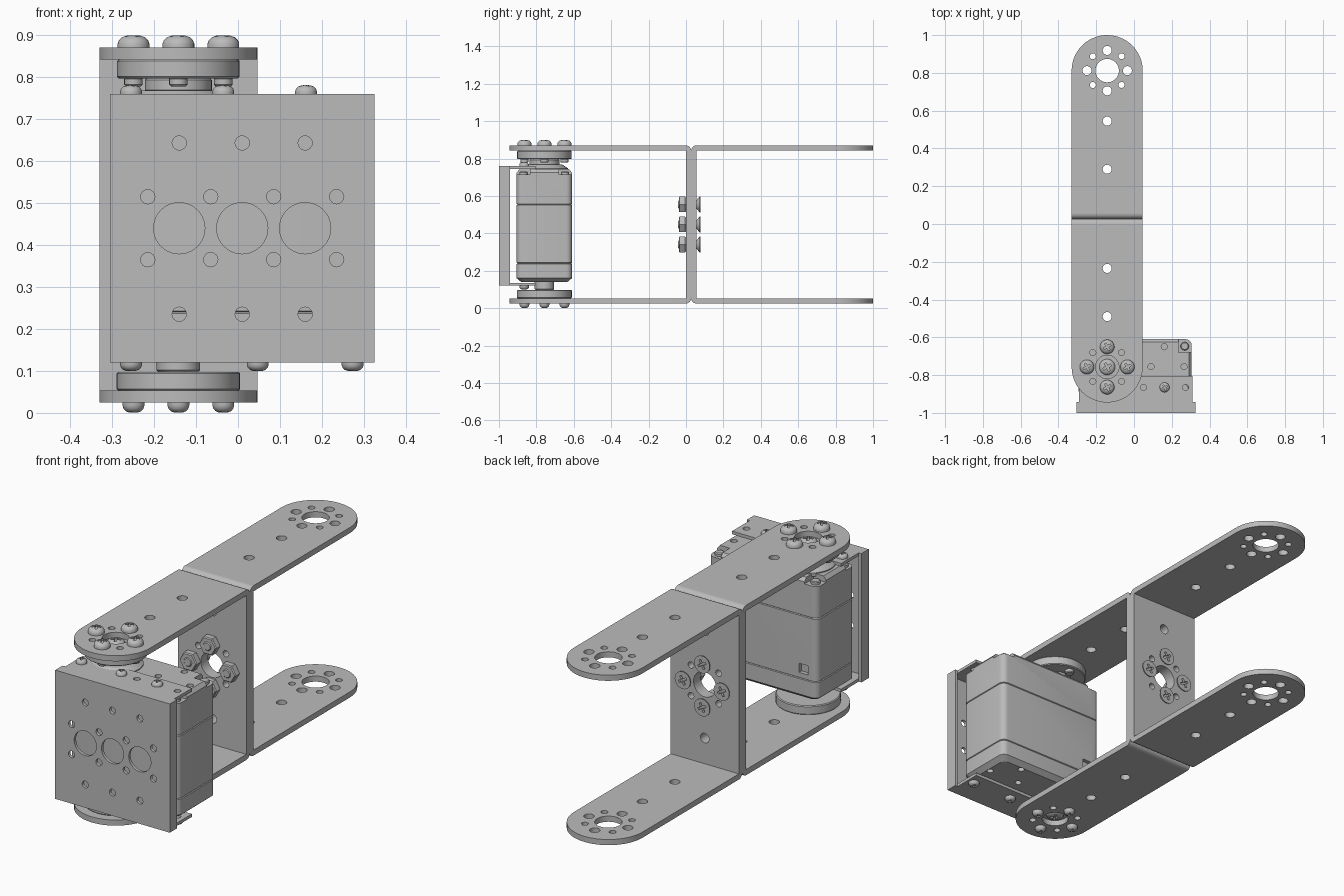
import bpy, bmesh
from math import pi, cos, sin, radians
from mathutils import Matrix, Vector

if "Cube" in bpy.data.objects:
    bpy.data.objects.remove(bpy.data.objects["Cube"])

grey = bpy.data.materials.new("plain_grey")
grey.use_nodes = True
grey.diffuse_color = (0.5, 0.5, 0.5, 1)
grey.node_tree.nodes["Principled BSDF"].inputs["Base Color"].default_value = (0.5, 0.5, 0.5, 1)

# Directions a part's local z can face
UP = Matrix()
DOWN = Matrix.Rotation(pi, 4, 'X')
FRONT = Matrix.Rotation(pi / 2, 4, 'X')
BACK = Matrix.Rotation(-pi / 2, 4, 'X')
SIDE = Matrix(((0, 0, 1), (1, 0, 0), (0, 1, 0))).to_4x4()


def finish(name, mesh, loc=(0, 0, 0), rot=UP):
    mesh.materials.clear()
    mesh.materials.append(grey)
    for p in mesh.polygons:
        p.material_index = 0
    mesh.shade_smooth()
    mesh.set_sharp_from_angle(angle=radians(28))
    ob = bpy.data.objects.new(name, mesh)
    bpy.context.collection.objects.link(ob)
    ob.matrix_world = Matrix.Translation(loc) @ rot
    return ob


def evaluated_mesh(ob):
    bpy.context.view_layer.update()
    deps = bpy.context.evaluated_depsgraph_get()
    return bpy.data.meshes.new_from_object(ob.evaluated_get(deps))


def from_bmesh(name, bm, loc=(0, 0, 0), rot=UP):
    bmesh.ops.remove_doubles(bm, verts=bm.verts, dist=1e-5)
    bmesh.ops.recalc_face_normals(bm, faces=bm.faces)
    mesh = bpy.data.meshes.new(name)
    bm.to_mesh(mesh)
    bm.free()
    return finish(name, mesh, loc, rot)


def ring(x, y, r, n=32, a0=0.0, sweep=2 * pi, closed=True):
    steps = n if closed else n - 1
    return [(x + r * cos(a0 + sweep * i / steps), y + r * sin(a0 + sweep * i / steps)) for i in range(n)]


def plate(name, loops, thick, loc=(0, 0, 0), rot=UP):
    """Flat sheet: first loop is the outline, the others are holes."""
    cu = bpy.data.curves.new(name, 'CURVE')
    cu.dimensions, cu.fill_mode, cu.extrude = '2D', 'BOTH', thick / 2
    for pts in loops:
        sp = cu.splines.new('POLY')
        sp.points.add(len(pts) - 1)
        for p, (x, y) in zip(sp.points, pts):
            p.co = (x, y, 0, 1)
        sp.use_cyclic_u = True
    tmp = bpy.data.objects.new(name + "_outline", cu)
    bpy.context.collection.objects.link(tmp)
    bm = bmesh.new()
    bm.from_mesh(evaluated_mesh(tmp))
    bpy.data.objects.remove(tmp)
    return from_bmesh(name, bm, loc, rot)


def lathe(name, profile, loc=(0, 0, 0), rot=UP, n=40):
    bm = bmesh.new()
    vs = [bm.verts.new((r, 0, z)) for r, z in profile]
    es = [bm.edges.new(e) for e in zip(vs, vs[1:])]
    bmesh.ops.spin(bm, geom=vs + es, axis=(0, 0, 1), cent=(0, 0, 0), angle=2 * pi, steps=n)
    return from_bmesh(name, bm, loc, rot)


def disc(name, r, z0, z1, loc, rot=UP, n=40, c=0.004):
    return lathe(name, [(0, z0), (r - c, z0), (r, z0 + c), (r, z1 - c), (r - c, z1), (0, z1)], loc, rot, n)


def cut(ob, cutter):
    mod = ob.modifiers.new("cut", 'BOOLEAN')
    mod.operation, mod.solver, mod.object = 'DIFFERENCE', 'EXACT', cutter
    mesh = evaluated_mesh(ob)
    name, mat = ob.name, ob.matrix_world.copy()
    bpy.data.objects.remove(ob)
    bpy.data.objects.remove(cutter)
    return finish(name, mesh, mat.translation, mat.to_3x3().to_4x4())


def screw(name, profile, r, top, loc, rot):
    """Screw head with a cross recess."""
    w, l = 0.13 * r, 0.55 * r
    cross = [(w, w), (w, l), (-w, l), (-w, w), (-l, w), (-l, -w),
             (-w, -w), (-w, -l), (w, -l), (w, -w), (l, -w), (l, w)]
    head = lathe(name, profile, n=28)
    head = cut(head, plate("recess_cutter", [cross], 0.024, (0, 0, top)))
    head.name = name
    head.matrix_world = Matrix.Translation(loc) @ rot @ Matrix.Rotation(0.5, 4, 'Z')
    return head


def pan_screw(name, r, h, loc, rot=UP):
    return screw(name, [(0, 0), (r, 0), (r, .3 * h), (.92 * r, .58 * h), (.72 * r, .83 * h),
                        (.4 * r, .97 * h), (0, h)], r, h, loc, rot)


CX, W, T = -0.142, 0.188, 0.028     # arm centre, half width, sheet thickness
SEAM, REACH, PITCH = 0.0275, 0.7845, 0.107
Z0, Z1 = 0.025, 0.87
ZM = (Z0 + Z1) / 2
CROSS = [(PITCH, 0), (0, PITCH), (-PITCH, 0), (0, -PITCH)]


def hole_pattern(x, y):
    holes = [ring(x, y, 0.062, 40)]
    holes += [ring(x + a, y + b, 0.024, 20) for a, b in CROSS]
    holes += [ring(x + a * 0.076, y + b * 0.076, 0.016, 16) for a in (-1, 1) for b in (-1, 1)]
    return holes


# Two U brackets set back to back
for s, side in ((-1, "front"), (1, "back")):
    yc, y0 = SEAM + s * REACH, SEAM + s * T
    outline = [(CX + W, y0)] + ring(CX, yc, W, 41, 0, s * pi, False) + [(CX - W, y0)]
    holes = hole_pattern(CX, yc) + [ring(CX, yc - s * d, 0.024, 20) for d in (0.267, 0.522)]
    for z, level, up in ((Z1 - T / 2, "upper", 1), (Z0 + T / 2, "lower", -1)):
        plate(f"{side}_{level}_arm", [outline] + holes, T, (0, 0, z))
        # Rounded bend between arm and web
        zi = z - up * T / 2
        bend = [(y0, zi)] + [(y0 - s * T * sin(a * pi / 12), zi + up * T * cos(a * pi / 12)) for a in range(7)]
        plate(f"{side}_{level}_bend", [bend], 2 * W, (CX, 0, 0), SIDE)
    web = [(CX - W, Z0 + T), (CX + W, Z0 + T), (CX + W, Z1 - T), (CX - W, Z1 - T)]
    holes = hole_pattern(CX, ZM) + [ring(CX, ZM + d, 0.024, 20) for d in (-0.267, 0.267)]
    plate(f"{side}_web", [web] + holes, T, (0, SEAM + s * T / 2, 0), FRONT)

# Nuts and countersunk screws joining the webs
for a, b in CROSS:
    x, z = CX + a, ZM + b
    disc("web_nut", 0.048, 0, 0.038, (x, SEAM - T, z), FRONT, 6, 0.005)
    disc("web_bolt_end", 0.022, -0.05, 0.042, (x, SEAM - T, z), FRONT, 20)
    screw("web_screw", [(0, 0), (0.022, 0), (0.043, 0.018), (0.043, 0.022), (0, 0.022)],
          0.043, 0.022, (x, SEAM + T, z), BACK)

# Servo horns, shafts and their screws
YS = SEAM - REACH
axis = (CX, YS, 0)
disc("upper_horn", 0.146, 0.797, Z1 - T, axis)
disc("upper_hub", 0.08, 0.765, 0.797, axis)
lathe("shaft_boss", [(0, 0.73), (0.125, 0.73), (0.125, 0.748), (0.095, 0.768), (0, 0.768)], axis)
disc("lower_horn", 0.147, Z0 + T, 0.098, axis)
disc("lower_hub", 0.052, 0.098, 0.145, axis)
pan_screw("upper_centre_screw", 0.042, 0.024, (CX, YS, Z1 - T), UP)
pan_screw("lower_centre_screw", 0.042, 0.02, (CX, YS, Z0 + T), DOWN)
for a, b in CROSS:
    pan_screw("upper_horn_screw", 0.038, 0.03, (CX + a, YS + b, Z1), UP)
    pan_screw("lower_horn_screw", 0.026, 0.025, (CX + a, YS + b, Z0), DOWN)
    disc("horn_bolt_end", 0.022, 0.778, 0.8, (CX + a, YS + b, 0), n=20)

# Servo case: stacked rounded rectangles with two seam grooves
X0, X1, Y0, Y1 = -0.295, 0.305, -0.905, -0.61
bm = bmesh.new()
rings = []
for inset, z in ((.025, .139), (0, .16), (0, .237), (.004, .24), (0, .243),
                 (0, .552), (.004, .555), (0, .558), (0, .725), (.015, .743)):
    r, pts = 0.03, []
    for k, (cx, cy) in enumerate(((X1, Y1), (X0, Y1), (X0, Y0), (X1, Y0))):
        mx = cx - inset - r if cx > 0 else cx + inset + r
        my = cy - inset - r if cy == Y1 else cy + inset + r
        pts += ring(mx, my, r, 6, k * pi / 2, pi / 2, False)
    rings.append([bm.verts.new((x, y, z)) for x, y in pts])
for lo, hi in zip(rings, rings[1:]):
    for i in range(len(lo)):
        j = (i + 1) % len(lo)
        bm.faces.new((lo[i], lo[j], hi[j], hi[i]))
bm.faces.new(rings[0])
bm.faces.new(rings[-1])
case = from_bmesh("servo_case", bm)


def block(bm, centre, size):
    bmesh.ops.create_cube(bm, size=1, matrix=Matrix.Translation(centre) @ Matrix.Diagonal(Vector(size)).to_4x4())


# Corner pockets, screw holes and the cable socket
bm = bmesh.new()
for x in (X0, X1):
    for y in (Y0, Y1):
        block(bm, (x, y, 0.765), (0.14, 0.14, 0.1))
        disc("case_screw", 0.022, 0.7, 0.73, (x * 0.88, y + (0.037 if y == Y0 else -0.037), 0), n=20)
for x, y in ((0.09, -0.755), (0.265, -0.755), (0.16, -0.65)):
    for z in (0.743, 0.139):
        bmesh.ops.create_cone(bm, cap_ends=True, segments=16, radius1=0.016, radius2=0.016, depth=0.06,
                              matrix=Matrix.Translation((x, y, z)))
block(bm, (-0.22, Y1, 0.29), (0.05, 0.04, 0.045))
case = cut(case, from_bmesh("case_cutter", bm))

# Servo mounting bracket: face plate, side lips, flanges
BX0, BX1, BZ0, BZ1, S = -0.305, 0.325, 0.12, 0.76, 0.015
face = [(BX0, BZ0), (BX1, BZ0), (BX1, BZ1), (BX0, BZ1)]
holes = [ring(x, 0.44, 0.061, 40) for x in (-0.14, 0.01, 0.16)]
holes += [ring(x, z, 0.017, 16) for x in (-0.14, 0.01, 0.16) for z in (0.235, 0.643)]
holes += [ring(x, z, 0.017, 16) for x in (-0.215, -0.065, 0.085, 0.235) for z in (0.365, 0.515)]
plate("mount_face", [face] + holes, S, (0, -1 + S / 2, 0), FRONT)
lip = [(-1 + S, BZ0), (-0.942, BZ0), (-0.942, BZ1), (-1 + S, BZ1)]
for x in (BX0 + S / 2, BX1 - S / 2):
    plate("mount_side_lip", [lip], S, (x, 0, 0), SIDE)
notch = ring(CX, YS, 0.1, 17, pi + 0.5, pi - 1, False)
flange = [(BX0 + S, -1 + S), (BX1 - S, -1 + S), (BX1 - S, -0.805), (-0.045, -0.805)] + notch[::-1] + \
         [(-0.239, -0.805), (BX0 + S, -0.805)]
small = [ring(x, -0.865, 0.016, 16) for x in (0.05, 0.273)]
for z in (BZ1 - S / 2, BZ0 + S / 2):
    plate("mount_flange", [flange] + small, S, (0, 0, z))
for x in (-0.255, -0.035, 0.162):
    pan_screw("upper_flange_screw", 0.026, 0.021, (x, -0.865, BZ1), UP)
for x in (-0.255, 0.047, 0.273):
    pan_screw("lower_flange_screw", 0.026, 0.021, (x, -0.865, BZ0), DOWN)
